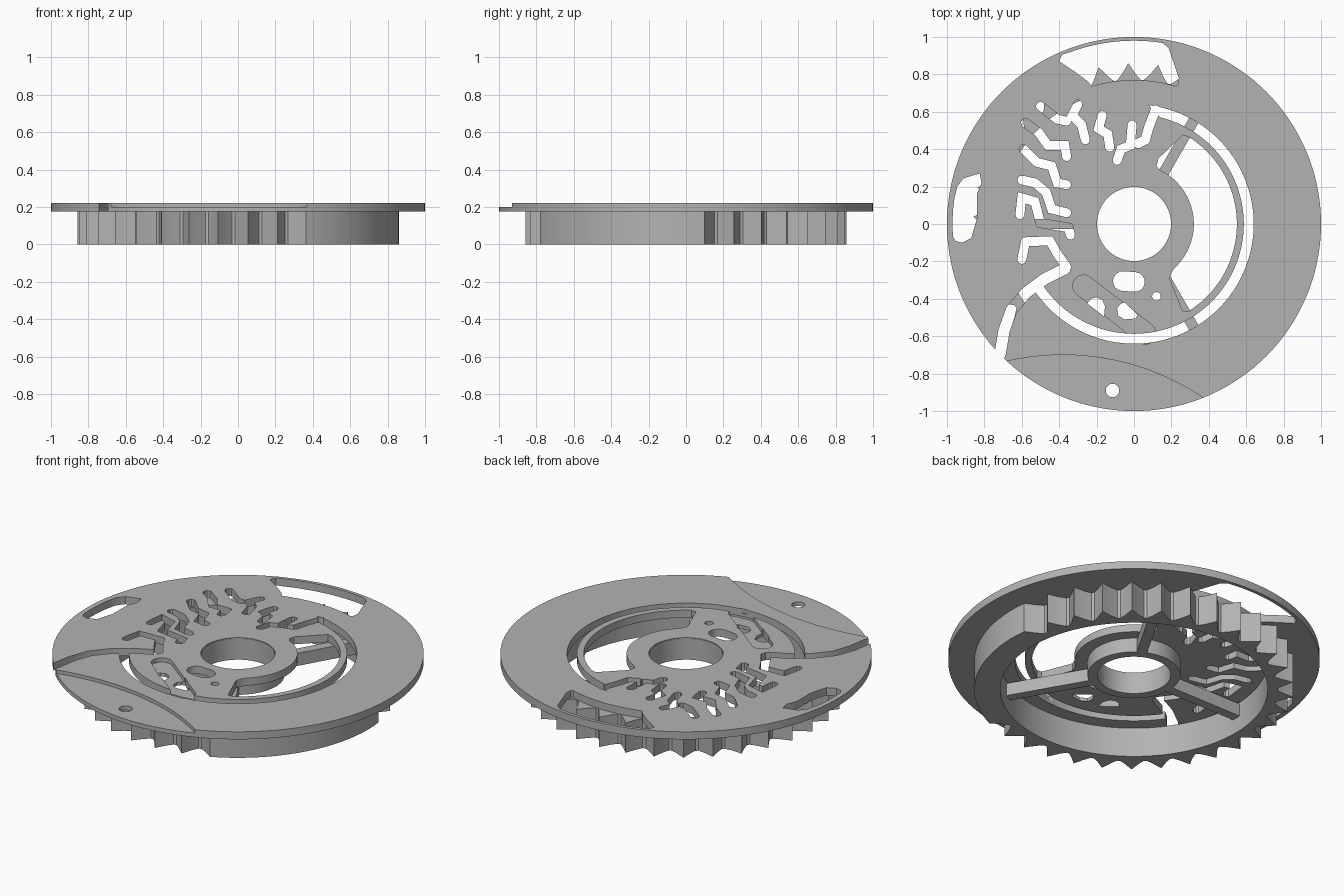
import bpy, bmesh, math
from mathutils import Vector

if "Cube" in bpy.data.objects:
    bpy.data.objects.remove(bpy.data.objects["Cube"])

grey = bpy.data.materials.new("mid grey")
grey.diffuse_color = (0.45, 0.45, 0.45, 1)
grey.use_nodes = True
grey.node_tree.nodes["Principled BSDF"].inputs["Base Color"].default_value = grey.diffuse_color
Z0, Z1 = 0.175, 0.22          # plate underside and top


def arc(r, a0, a1, n, c=(0, 0)):
    return [(c[0] + r * math.cos(math.radians(a0 + (a1 - a0) * i / n)),
             c[1] + r * math.sin(math.radians(a0 + (a1 - a0) * i / n))) for i in range(n + 1)]


def circle(r, n, c=(0, 0)):
    return arc(r, 0, 360, n, c)[:-1]


def prism(name, pts, z0, z1):
    """Extrude a closed outline between two heights."""
    bm = bmesh.new()
    f = bm.faces.new([bm.verts.new((x, y, z0)) for x, y in pts])
    ext = bmesh.ops.extrude_face_region(bm, geom=[f])["geom"]
    bmesh.ops.translate(bm, vec=(0, 0, z1 - z0), verts=[v for v in ext if isinstance(v, bmesh.types.BMVert)])
    bmesh.ops.recalc_face_normals(bm, faces=bm.faces)
    me = bpy.data.meshes.new(name)
    bm.to_mesh(me)
    bm.free()
    me.materials.append(grey)
    ob = bpy.data.objects.new(name, me)
    bpy.context.collection.objects.link(ob)
    return ob


def stroke(pts, w, cap=5):
    """Outline of a constant-width path with mitred bends and round ends."""
    p = [Vector(q) for q in pts]
    d = [(b - a).normalized() for a, b in zip(p, p[1:])]
    left, right = [], []
    for i, q in enumerate(p):
        a, b = d[max(i - 1, 0)], d[min(i, len(d) - 1)]
        t = (a + b).normalized()
        off = Vector((-t.y, t.x)) * (w / 2) / max(t.dot(a), 0.6)
        left.append(tuple(q + off))
        right.append(tuple(q - off))

    def end(q, t):
        a = math.degrees(math.atan2(t.y, t.x))
        return arc(w / 2, a + 90, a - 90, cap, q)[1:-1]
    return left + end(p[-1], d[-1]) + right[::-1] + end(p[0], -d[0])


def cut(ob, pts, z0=-0.1, z1=0.4):
    cutter = prism("cutter", pts, z0, z1)
    m = ob.modifiers.new("cut", 'BOOLEAN')
    m.operation, m.solver, m.object = 'DIFFERENCE', 'EXACT', cutter
    bpy.context.view_layer.objects.active = ob
    bpy.ops.object.modifier_apply(modifier="cut")
    bpy.data.objects.remove(cutter, do_unlink=True)


# Plate with centre bore
plate = prism("top_plate", circle(1, 144), Z0, Z1)
cut(plate, circle(0.2, 64))

# Lowered areas: front segment and slanted recess
cut(plate, circle(1.34, 240, (-0.38, -2.04)), 0.2, 0.3)

# Long curved slot, its inner end, and the channel leading out to the rim
cut(plate, arc(0.64, 83, -147, 90) + arc(0.587, -147, 76, 90))
cut(plate, stroke([(0.02, 0.43), (0.06, 0.45), (0.08, 0.52), (0.115, 0.61)], 0.05))
cut(plate, stroke([(-0.37, -0.24), (-0.48, -0.295), (-0.58, -0.37), (-0.655, -0.46),
                   (-0.695, -0.57), (-0.715, -0.69), (-0.76, -0.8)], 0.06))
cut(plate, stroke([(-0.27, -0.33), (0.06, -0.585)], 0.115, 10), 0.195, 0.3)

# Large opening beside the hub, leaving a thin outer arc
cut(plate, [(0.12, 0.31), (0.13, 0.35), (0.26, 0.475), (0.29, 0.467)] + arc(0.55, 56, -58, 40)
    + [(0.26, -0.465), (0.19, -0.29), (0.2, -0.26)] + arc(0.32, -48, 64, 30))

# Rim windows
cut(plate, [(-0.4, 0.87), (-0.385, 0.905)] + arc(0.98, 110, 81, 16)
    + [(0.185, 0.94), (0.24, 0.78), (0.235, 0.745)] + arc(0.77, 73, 107, 14)
    + [(-0.25, 0.765), (-0.31, 0.81)])
cut(plate, [(-0.825, 0.27), (-0.91, 0.245), (-0.945, 0.2)] + arc(0.97, 172, 184, 6)
    + [(-0.955, -0.09), (-0.92, -0.1), (-0.87, -0.075), (-0.84, 0.03), (-0.84, 0.16), (-0.815, 0.22)])

# Small holes
cut(plate, circle(0.036, 24, (-0.115, -0.89)))
cut(plate, circle(0.023, 20, (0.12, -0.387)))
cut(plate, stroke([(-0.06, -0.305), (0.005, -0.31)], 0.105, 8))
cut(plate, [(-0.25, -0.425), (-0.23, -0.4), (-0.2, -0.392), (-0.17, -0.405),
            (-0.155, -0.44), (-0.16, -0.495)])
cut(plate, [(-0.09, -0.45), (-0.07, -0.425), (-0.05, -0.42), (0.02, -0.485),
            (0.01, -0.505), (-0.05, -0.51), (-0.085, -0.49)])

# Interlocking hooked slots
hooks = [
    [(-0.60, -0.19), (-0.58, -0.095), (-0.45, -0.09), (-0.41, -0.16), (-0.36, -0.23)],
    [(-0.61, 0.05), (-0.60, 0.14), (-0.53, 0.12), (-0.5, 0.005), (-0.35, -0.02), (-0.34, -0.06)],
    [(-0.60, 0.235), (-0.53, 0.22), (-0.47, 0.17), (-0.44, 0.08), (-0.36, 0.06)],
    [(-0.59, 0.4), (-0.52, 0.33), (-0.44, 0.31), (-0.41, 0.22), (-0.36, 0.21)],
    [(-0.58, 0.54), (-0.51, 0.49), (-0.46, 0.42), (-0.37, 0.42), (-0.36, 0.36)],
    [(-0.50, 0.63), (-0.41, 0.56), (-0.36, 0.55)],
    [(-0.30, 0.64), (-0.33, 0.58), (-0.28, 0.53), (-0.26, 0.45)],
    [(-0.17, 0.58), (-0.19, 0.51), (-0.14, 0.48), (-0.13, 0.41)],
    [(-0.01, 0.53), (-0.02, 0.42), (-0.07, 0.40), (-0.09, 0.34)],
]
for h in hooks:
    cut(plate, stroke(h, 0.048))

# Sprocket ring: 27 tooth gaps, then a smooth sector
TIP, N, PITCH = 6.6, 27, 10.68
prof = []
for i in range(N):
    for frac, r in ((0, 0.86), (0.25, 0.802), (0.44, 0.772), (0.56, 0.772), (0.75, 0.802)):
        prof += arc(r, TIP + (i + frac) * PITCH, 0, 1)[:1]
prof += arc(0.86, TIP + N * PITCH, 360 + TIP, 20)[:-1]
ring = prism("toothed_ring", prof, 0, Z0 + 0.002)
cut(ring, circle(0.72, 96))

# Hub sleeve
hub = prism("hub_sleeve", circle(0.25, 64), 0.09, Z1 - 0.004)
cut(hub, circle(0.198, 64))

# Three spokes joining hub and ring
spokes = []
for a in (60, 180, 300):
    d = Vector((math.cos(math.radians(a)), math.sin(math.radians(a))))
    n = Vector((-d.y, d.x)) * 0.028
    spokes.append(prism("spoke", [tuple(q) for q in
                  (d * 0.23 - n, d * 0.73 - n, d * 0.73 + n, d * 0.23 + n)], 0.09, 0.165))

# Smooth curved walls, keep edges crisp
for ob in [plate, ring, hub] + spokes:
    bpy.ops.object.select_all(action='DESELECT')
    ob.select_set(True)
    bpy.context.view_layer.objects.active = ob
    bpy.ops.object.shade_smooth_by_angle(angle=math.radians(25))
